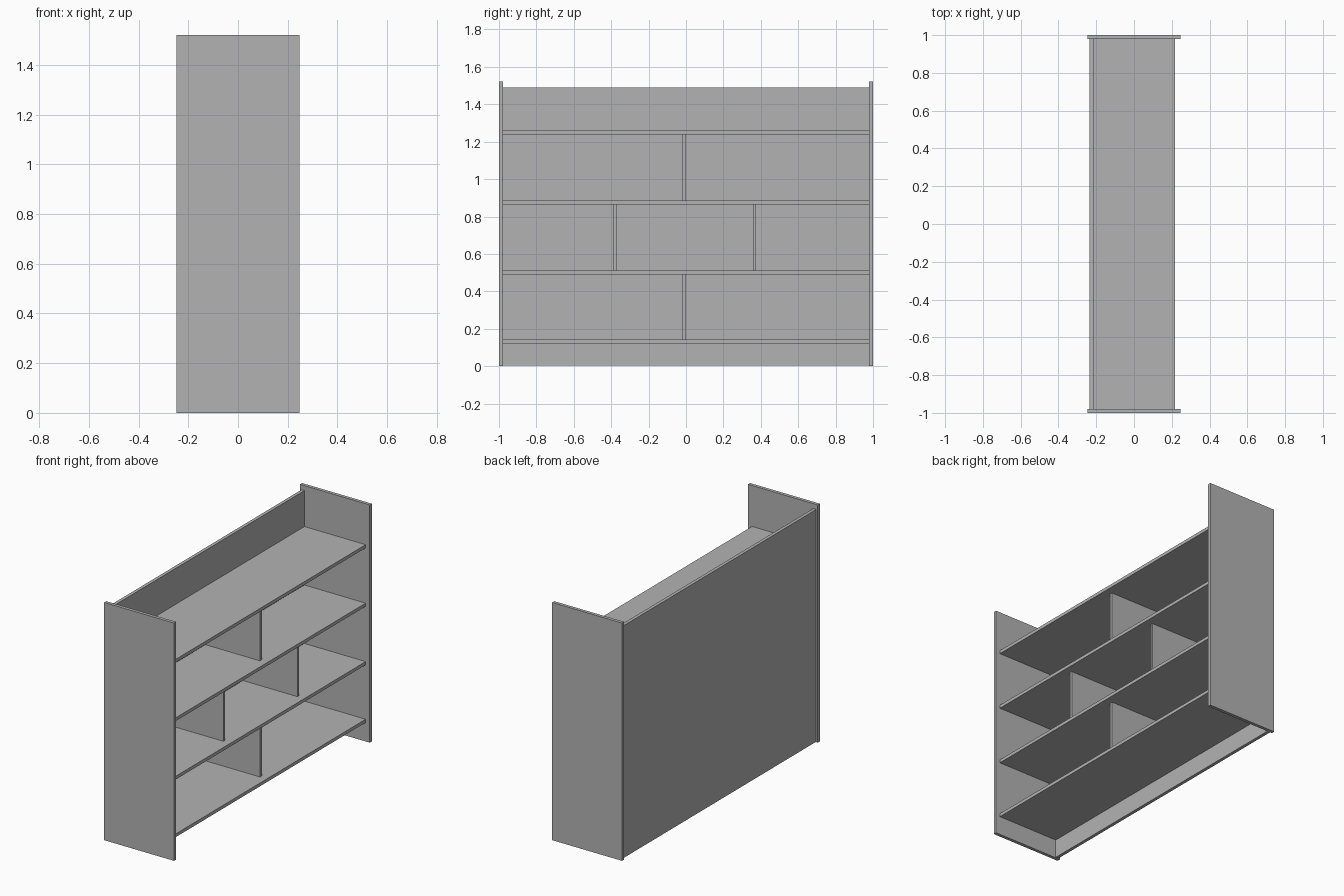
import bpy

cube = bpy.data.objects.get("Cube")
if cube:
    bpy.data.objects.remove(cube, do_unlink=True)

# One plain grey for the whole bookcase
grey = bpy.data.materials.new("plain_grey")
grey.use_nodes = True
COLOUR = (0.45, 0.45, 0.45, 1)
grey.diffuse_color = COLOUR
grey.node_tree.nodes["Principled BSDF"].inputs["Base Color"].default_value = COLOUR

T = 0.021                            # board thickness
BACK, FRONT = -0.215, 0.218          # shelf depth range
SHELF_Z = [0.121, 0.49, 0.864, 1.238]  # shelf undersides


def board(name, x, y, z):
    """Box spanning the (low, high) ranges on each axis."""
    bpy.ops.mesh.primitive_cube_add(
        size=1, location=[(a + b) / 2 for a, b in (x, y, z)])
    ob = bpy.context.object
    ob.name = name
    ob.scale = [b - a for a, b in (x, y, z)]
    bpy.ops.object.transform_apply(location=False, rotation=False, scale=True)
    ob.data.materials.append(grey)
    return ob


# Tall end panels
for name, y in (("right_end_panel", -1), ("left_end_panel", 1 - T)):
    board(name, (-0.247, 0.247), (y, y + T), (0, 1.521))

# Back panel, set in slightly from the rear edges of the ends
INNER = (T - 1, 1 - T)
board("back_panel", (BACK - T, BACK), INNER, (0.003, 1.489))

# Shelves
for i, z in enumerate(SHELF_Z):
    board(f"shelf_{i + 1}", (BACK, FRONT), INNER, (z, z + T))

# Upright dividers, staggered between the shelves and set back from the front
for level, y, width in ((0, -T, T), (1, -0.39, 0.018), (1, 0.358, 0.015), (2, -T, T)):
    board(f"divider_level_{level + 1}", (BACK, 0.17), (y, y + width),
          (SHELF_Z[level] + T, SHELF_Z[level + 1]))
